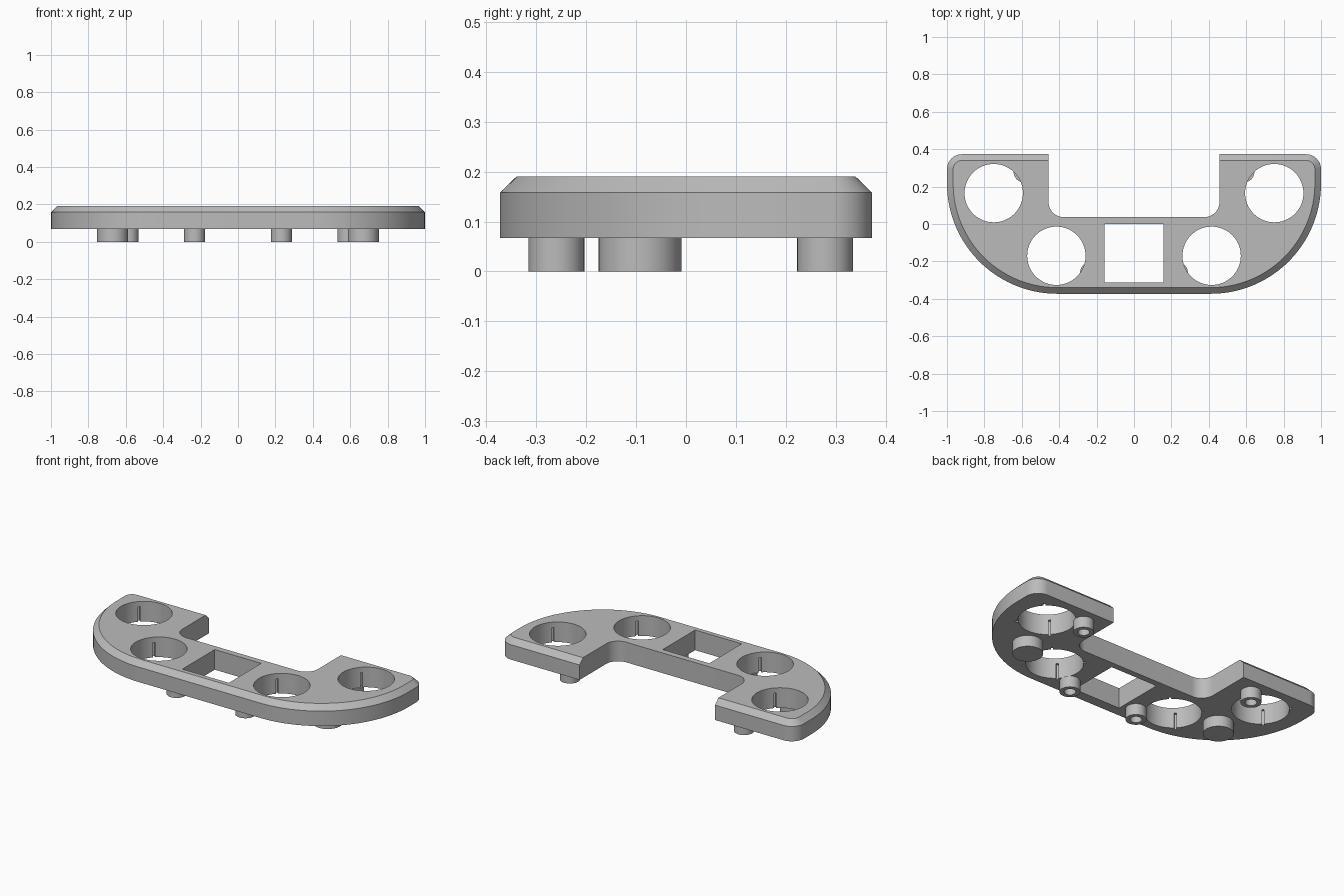
import bpy, bmesh
from math import cos, sin, radians

cube = bpy.data.objects.get("Cube")
if cube:
    bpy.data.objects.remove(cube, do_unlink=True)

grey = bpy.data.materials.new("plain grey")
grey.use_nodes = True
grey.diffuse_color = (0.5, 0.5, 0.5, 1)
grey.node_tree.nodes["Principled BSDF"].inputs["Base Color"].default_value = (0.5, 0.5, 0.5, 1)

BOTTOM, BEVEL, TOP = 0.067, 0.158, 0.19
HALF_Y = 0.373
INSET = 0.033
HOLE_R = 0.156


def arc(cx, cy, r, a0, a1, n):
    """Points along a circular arc, angles in degrees."""
    angles = [radians(a0 + (a1 - a0) * i / n) for i in range(n + 1)]
    return [(cx + r * cos(a), cy + r * sin(a)) for a in angles]


def circle(cx, cy, r, n=64):
    return arc(cx, cy, r, 0, 360, n)[:-1]


def loft(name, layers, closed=False):
    """Skin matching rings of points given as (points, z); cap or close them."""
    bm = bmesh.new()
    rings = [[bm.verts.new((x, y, z)) for x, y in pts] for pts, z in layers]
    pairs = list(zip(rings, rings[1:]))
    if closed:
        pairs.append((rings[-1], rings[0]))
    else:
        bm.faces.new(rings[0])
        bm.faces.new(rings[-1])
    for low, high in pairs:
        for i in range(len(low)):
            j = (i + 1) % len(low)
            bm.faces.new((low[i], low[j], high[j], high[i]))
    bmesh.ops.recalc_face_normals(bm, faces=bm.faces)
    mesh = bpy.data.meshes.new(name)
    bm.to_mesh(mesh)
    bm.free()
    mesh.materials.append(grey)
    obj = bpy.data.objects.new(name, mesh)
    bpy.context.collection.objects.link(obj)
    return obj


def mirror(points):
    return points + [(-x, y) for x, y in reversed(points)]


def smooth(obj):
    bpy.ops.object.select_all(action='DESELECT')
    obj.select_set(True)
    bpy.context.view_layer.objects.active = obj
    bpy.ops.object.shade_smooth_by_angle(angle=radians(25))


def cut(obj, cutter):
    """Subtract the cutter for good and remove it."""
    mod = obj.modifiers.new("cut", 'BOOLEAN')
    mod.operation = 'DIFFERENCE'
    mod.solver = 'EXACT'
    mod.object = cutter
    cutter.hide_render = True
    bpy.ops.object.select_all(action='DESELECT')
    obj.select_set(True)
    bpy.context.view_layer.objects.active = obj
    bpy.ops.object.modifier_apply(modifier=mod.name)
    bpy.data.objects.remove(cutter, do_unlink=True)


def outline(d):
    """Outer contour of the plate, moved inwards by d."""
    curve = arc(0.41, 0.217, 0.59 - d, -90, 0, 40)
    corner = arc(0.92, HALF_Y - 0.08, 0.08 - d, 0, 90, 12)
    return mirror(curve + corner)


# Plate with chamfered outer top edge
plate = loft("plate", [(outline(0), BOTTOM), (outline(0), BEVEL), (outline(INSET), TOP)])

# Rear notch with rounded inner corners
notch = mirror(arc(0.377, 0.117, 0.08, -90, 0, 12) + [(0.457, 0.5)])
cut(plate, loft("notch_cutter", [(notch, 0), (notch, 0.3)]))

# Square window
window = [(-0.157, -0.312), (0.157, -0.312), (0.157, 0), (-0.157, 0)]
cut(plate, loft("window_cutter", [(window, 0), (window, 0.3)]))

# Round holes, each with four narrow grooves that stop below the top
for side in (-1, 1):
    for x, y in ((0.75, 0.165), (0.415, -0.17)):
        hole = circle(side * x, y, HOLE_R)
        cut(plate, loft("hole_cutter", [(hole, 0), (hole, 0.3)]))
        for angle in (45, 135, 225, 315):
            c, s = cos(radians(angle)), sin(radians(angle))
            slot = [(side * x + c * u - s * v, y + s * u + c * v)
                    for u, v in ((0.14, -0.006), (0.172, -0.006), (0.172, 0.006), (0.14, 0.006))]
            cut(plate, loft("groove_cutter", [(slot, 0), (slot, BEVEL)]))
smooth(plate)

# Feet under the plate: solid outer pegs and hollow mounting pegs
for side, label in ((-1, "right"), (1, "left")):
    foot = circle(side * 0.67, -0.092, 0.083)
    smooth(loft(label + "_solid_foot", [(foot, 0), (foot, BOTTOM)]))
    for place, x, y in (("front", 0.232, -0.26), ("rear", 0.588, 0.279)):
        outer = circle(side * x, y, 0.056, 48)
        inner = circle(side * x, y, 0.032, 48)
        smooth(loft(f"{label}_{place}_hollow_peg",
                    [(outer, 0), (outer, BOTTOM), (inner, BOTTOM), (inner, 0)], closed=True))
